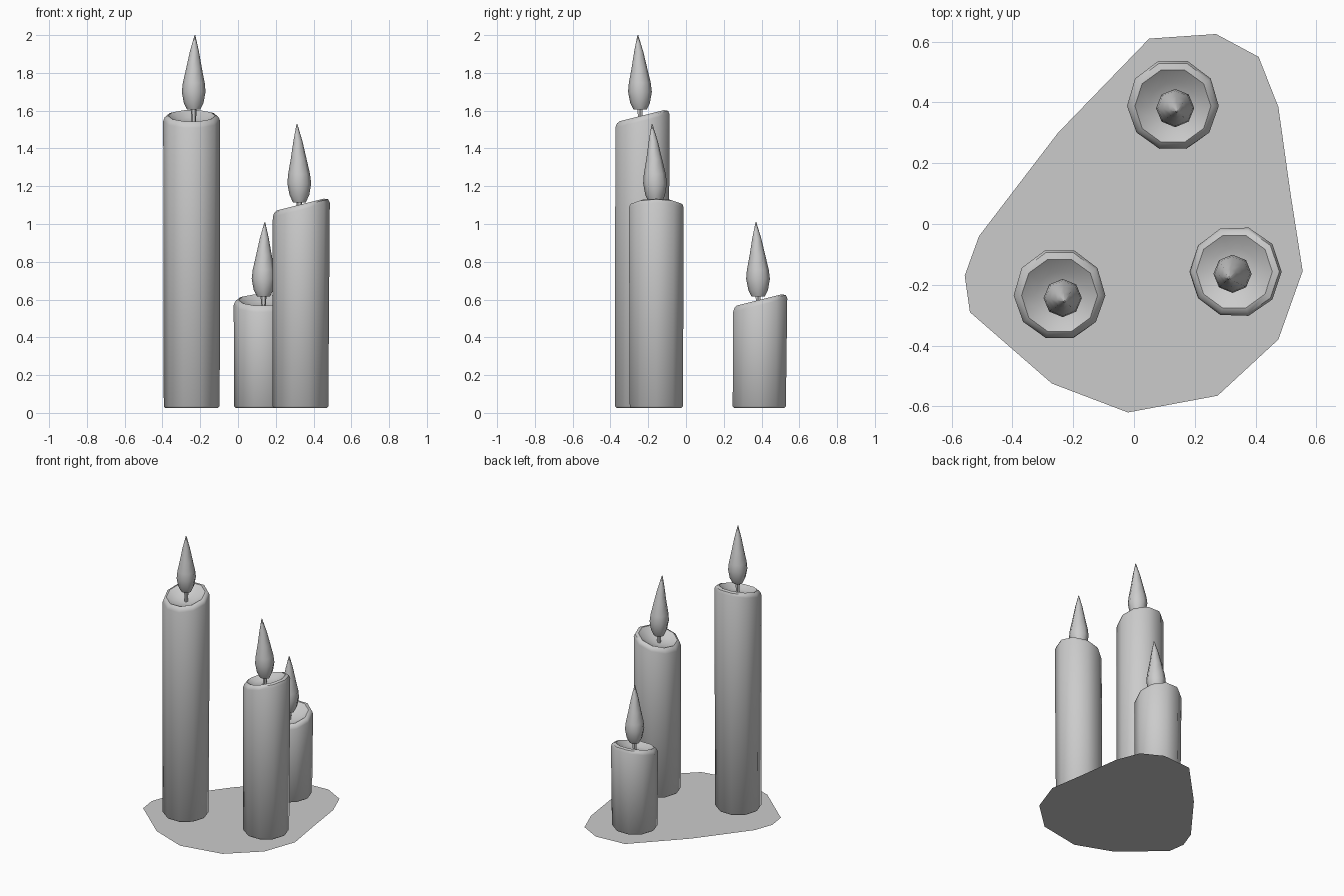
import bpy, bmesh
from math import cos, sin, pi, radians
from mathutils import Vector

cube = bpy.data.objects.get("Cube")
if cube:
    bpy.data.objects.remove(cube)

grey = bpy.data.materials.new("plain grey")
grey.use_nodes = True
grey.diffuse_color = (0.6, 0.6, 0.6, 1)
grey.node_tree.nodes["Principled BSDF"].inputs["Base Color"].default_value = (0.6, 0.6, 0.6, 1)


def finish(bm, name, smooth=50):
    bmesh.ops.recalc_face_normals(bm, faces=bm.faces)
    mesh = bpy.data.meshes.new(name)
    bm.to_mesh(mesh)
    bm.free()
    mesh.materials.append(grey)
    obj = bpy.data.objects.new(name, mesh)
    bpy.context.collection.objects.link(obj)
    if smooth:
        bpy.ops.object.select_all(action="DESELECT")
        obj.select_set(True)
        bpy.context.view_layer.objects.active = obj
        bpy.ops.object.shade_smooth_by_angle(angle=radians(smooth))
    return obj


def loft(name, rings, sides, place, smooth=50):
    """Bridge rings of (radius, height); place(r, h, angle) gives each point."""
    bm = bmesh.new()
    loops = [[bm.verts.new(place(r, h, 2 * pi * i / sides)) for i in range(sides)]
             for r, h in rings]
    for a, b in zip(loops, loops[1:]):
        for i in range(sides):
            j = (i + 1) % sides
            bm.faces.new((a[i], a[j], b[j], b[i]))
    bm.faces.new(loops[0])
    bm.faces.new(loops[-1])
    return finish(bm, name, smooth)


def candle(label, centre, top, high_side, flame_at, tip_at, flame_z, tip_z):
    cx, cy = centre
    fx, fy = flame_at

    # Wax body: slanted top, rounded lip and a shallow melted hollow
    def wax(r, h, a):
        slant = 0.0
        if h > 0.1:
            slant = 0.25 * r * cos(a - high_side)
            if r > 0.14:
                r += 0.005 * cos(a - high_side)
        return Vector((cx + r * cos(a), cy + r * sin(a), h + slant))

    loft(label + "_candle_body",
         [(0.138, 0.025), (0.148, 0.035), (0.151, top - 0.02), (0.143, top),
          (0.125, top + 0.008), (0.08, top - 0.02), (0.03, top - 0.03)],
         10, wax)

    # Wick
    loft(label + "_wick", [(0.012, top - 0.04), (0.017, flame_z + 0.04)], 6,
         lambda r, h, a: Vector((fx + r * cos(a), fy + r * sin(a), h)))

    # Flame: teardrop leaning towards its tip, hollowed underneath
    def flame(r, t, a):
        lean = max(t, 0) ** 2
        x = fx + (tip_at[0] - fx) * lean + r * cos(a)
        y = fy + (tip_at[1] - fy) * lean + r * sin(a)
        return Vector((x, y, flame_z + t * (tip_z - flame_z)))

    loft(label + "_flame",
         [(0.015, 0.08), (0.034, 0.0), (0.052, 0.09), (0.063, 0.24), (0.058, 0.36),
          (0.042, 0.55), (0.024, 0.78), (0.002, 1.0)], 8, flame)


candle("tall", (-0.245, -0.235), 1.565, pi / 2, (-0.235, -0.243), (-0.228, -0.255), 1.605, 2.0)
candle("middle", (0.33, -0.157), 1.095, 0, (0.325, -0.163), (0.312, -0.18), 1.115, 1.53)
candle("short", (0.128, 0.388), 0.59, pi / 2, (0.135, 0.382), (0.142, 0.37), 0.615, 1.01)

# Thin flat sheet under the candles
outline = [(0.05, 0.61), (0.27, 0.625), (0.41, 0.55), (0.475, 0.385), (0.515, 0.1),
           (0.555, -0.155), (0.475, -0.38), (0.275, -0.565), (-0.02, -0.62),
           (-0.27, -0.525), (-0.54, -0.29), (-0.557, -0.17), (-0.51, -0.04), (-0.25, 0.3)]
bm = bmesh.new()
bm.faces.new([bm.verts.new((x, y, 0.002)) for x, y in reversed(outline)])
bmesh.ops.reverse_faces(bm, faces=bm.faces)
sheet = finish(bm, "base_sheet", smooth=0)
if sheet.data.polygons[0].normal.z < 0:
    sheet.data.flip_normals()
